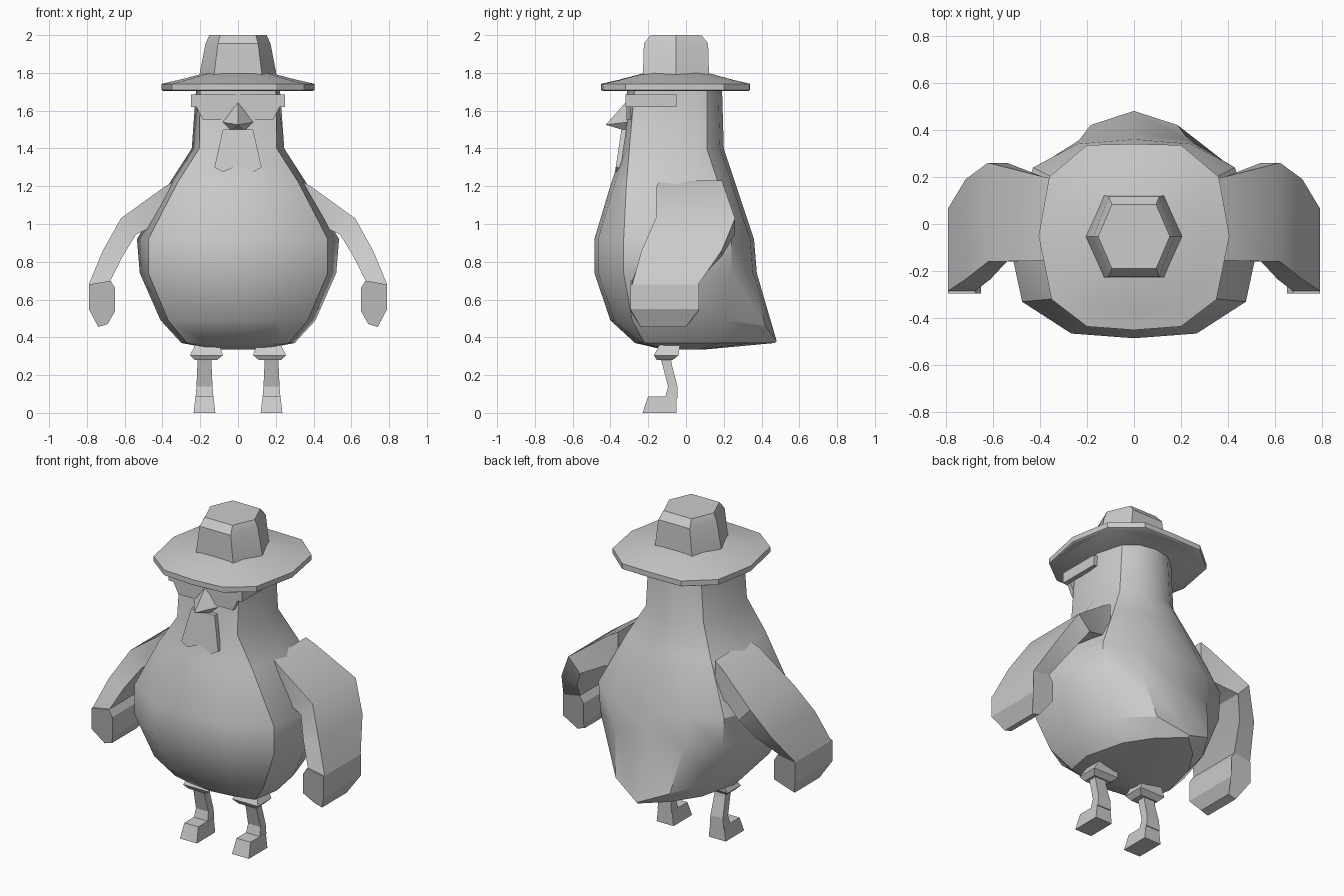
import bpy, bmesh, math

if "Cube" in bpy.data.objects:
    bpy.data.objects.remove(bpy.data.objects["Cube"])

grey = bpy.data.materials.new("plain grey")
grey.diffuse_color = (0.6, 0.6, 0.6, 1)
grey.use_nodes = True
grey.node_tree.nodes["Principled BSDF"].inputs["Base Color"].default_value = grey.diffuse_color


def finish(name, bm, angle=30):
    bmesh.ops.recalc_face_normals(bm, faces=bm.faces)
    me = bpy.data.meshes.new(name)
    bm.to_mesh(me)
    bm.free()
    ob = bpy.data.objects.new(name, me)
    bpy.context.collection.objects.link(ob)
    me.materials.append(grey)
    bpy.ops.object.select_all(action='DESELECT')
    ob.select_set(True)
    bpy.context.view_layer.objects.active = ob
    if angle:
        bpy.ops.object.shade_smooth_by_angle(angle=math.radians(angle))
    return ob


def loft(name, rings, angle=30):
    """Skin a list of equal-length closed rings and cap both ends."""
    bm = bmesh.new()
    loops = [[bm.verts.new(p) for p in r] for r in rings]
    n = len(loops[0])
    for a, b in zip(loops, loops[1:]):
        for i in range(n):
            j = (i + 1) % n
            bm.faces.new((a[i], a[j], b[j], b[i]))
    bm.faces.new(loops[0][::-1])
    bm.faces.new(loops[-1])
    return finish(name, bm, angle)


def rect(x0, x1, y0, y1, z0, z1=None):
    z1 = z0 if z1 is None else z1
    return [(x0, y0, z0), (x1, y0, z1), (x1, y1, z1), (x0, y1, z0)]


def mirrored(half):
    """Close a ring from its x >= 0 half, which starts and ends on x = 0."""
    return half + [(-x, y, z) for x, y, z in half[-2:0:-1]]


def flip(rings, s):
    return [[(s * x, y, z) for x, y, z in r] for r in rings]


# Body: z, half width, corner x, front y, corner y, back corner y, back y
rows = [(1.74, .22, .20, -.31, -.27, .11, .19),
        (1.40, .245, .205, -.335, -.30, .11, .20),
        (1.22, .36, .32, -.395, -.315, .17, .26),
        (0.92, .535, .475, -.485, -.33, .24, .36),
        (0.74, .52, .475, -.485, -.33, .24, .375),
        (0.49, .41, .37, -.40, -.285, .21, .48),
        (0.37, .30, .27, -.27, -.22, .19, .47),
        (0.335, .12, .11, -.12, -.10, .06, .09)]
body = []
for z, w, cx, yf, cy, by, yb in rows:
    tail = z == .49                      # the back drops to a pointed tail here
    body.append(mirrored([
        (0, yf, z), (cx * .56, yf + .02, z), (cx, cy, z), (w, -.05, z),
        (w * .8, by, z),
        (w * .45, yb - (.06 if tail else .12 if z == .37 else .02), z - .03 * tail),
        (0, yb, z - .11 * tail)]))
loft("body", body, 32)

# Hat: twelve-sided brim and six-sided crown
brim_half = [(0, -.45), (.2, -.435), (.35, -.32), (.405, -.05), (.36, .2), (.2, .335), (0, .37 - .03)]


def brim(s, z):
    return mirrored([(x * s, -.05 + (y + .05) * s, z) for x, y in brim_half])


loft("hat_brim", [brim(.98, 1.705), brim(1, 1.71), brim(1, 1.742), brim(.75, 1.765), brim(.42, 1.80)], 32)


def hexagon(rx, ry, z):
    return [(rx * x, -.053 + ry * y, z) for x, y in
            ((1, 0), (.62, 1), (-.62, 1), (-1, 0), (-.62, -1), (.62, -1))]


loft("hat_crown", [hexagon(.205, .175, 1.785), hexagon(.172, .17, 1.955), hexagon(.152, .135, 2.0)], 25)

# Glasses: brow bar, temples and lenses
loft("glasses_bar", [rect(-.25, .25, -.32, -.295, z) for z in (1.62, 1.685)], 0)
for s, side in ((1, "right"), (-1, "left")):
    loft(side + "_temple", flip([rect(.222, .25, -.32, -.05, z) for z in (1.62, 1.685)], s), 0)
    loft(side + "_lens", flip([rect(.07, .185, -.316, -.29, 1.55),
                               rect(.02, .22, -.316, -.29, 1.62)], s), 0)

# Beak: pyramid on a five-sided base
bm = bmesh.new()
base = [bm.verts.new((x, -.305, z)) for x, z in
        ((0, 1.66), (.085, 1.54), (.04, 1.49), (-.04, 1.49), (-.085, 1.54))]
tip = bm.verts.new((0, -.425, 1.525))
for i in range(5):
    bm.faces.new((base[i], base[(i + 1) % 5], tip))
bm.faces.new(base)
finish("beak", bm, 0)

# Wattle: thin forked bib under the beak
fork = [(-.08, 1.5), (-.125, 1.3), (-.08, 1.275), (0, 1.31), (.08, 1.275), (.125, 1.3), (.08, 1.5)]
loft("wattle", [[(x, y - (1.5 - z) * .15, z) for x, z in fork] for y in (-.342, -.315)], 0)


# Arms: sections of outer x, z, inner x, z, front y, back y
def section(ox, oz, ix, iz, y0, y1):
    return [(ox, y0, oz), (ox, y1, oz), (ix, y1, iz), (ix, y0, iz)]


arm = [section(.33, 1.23, .33, 1.02, -.14, .19),
       section(.385, 1.20, .42, 1.0, -.155, .20),
       section(.62, 1.03, .54, .945, -.16, .26),
       section(.715, .86, .61, .83, -.235, .19),
       section(.79, .68, .675, .70, -.285, .065)]
hand_profile = [(.675, .70), (.65, .66), (.65, .54), (.69, .47), (.74, .455), (.79, .55), (.79, .68)]


def hand_ring(y0, y_low):
    return [(x, y_low if z < .5 else y0, z) for x, z in hand_profile]


# Legs: hip collar, bent shin and foot
hip = [rect(.10, .22, -.135, -.03, .37), rect(.08, .255, -.17, -.04, .305), rect(.11, .23, -.155, -.07, .28)]
shin = [rect(.14, .215, -.135, -.08, .29), rect(.14, .215, -.125, -.075, .255),
        rect(.135, .22, -.095, -.045, .14), rect(.13, .225, -.11, -.045, .08)]
foot = [rect(.13, .225, -.20, -.05, .088), rect(.12, .235, -.23, -.05, 0)]

for s, side in ((1, "right"), (-1, "left")):
    loft(side + "_arm", flip(arm, s), 32)
    loft(side + "_hand", flip([hand_ring(-.295, -.24), hand_ring(.07, 0)], s), 0)
    loft(side + "_hip", flip(hip, s), 0)
    loft(side + "_shin", flip(shin, s), 0)
    loft(side + "_foot", flip(foot, s), 0)
